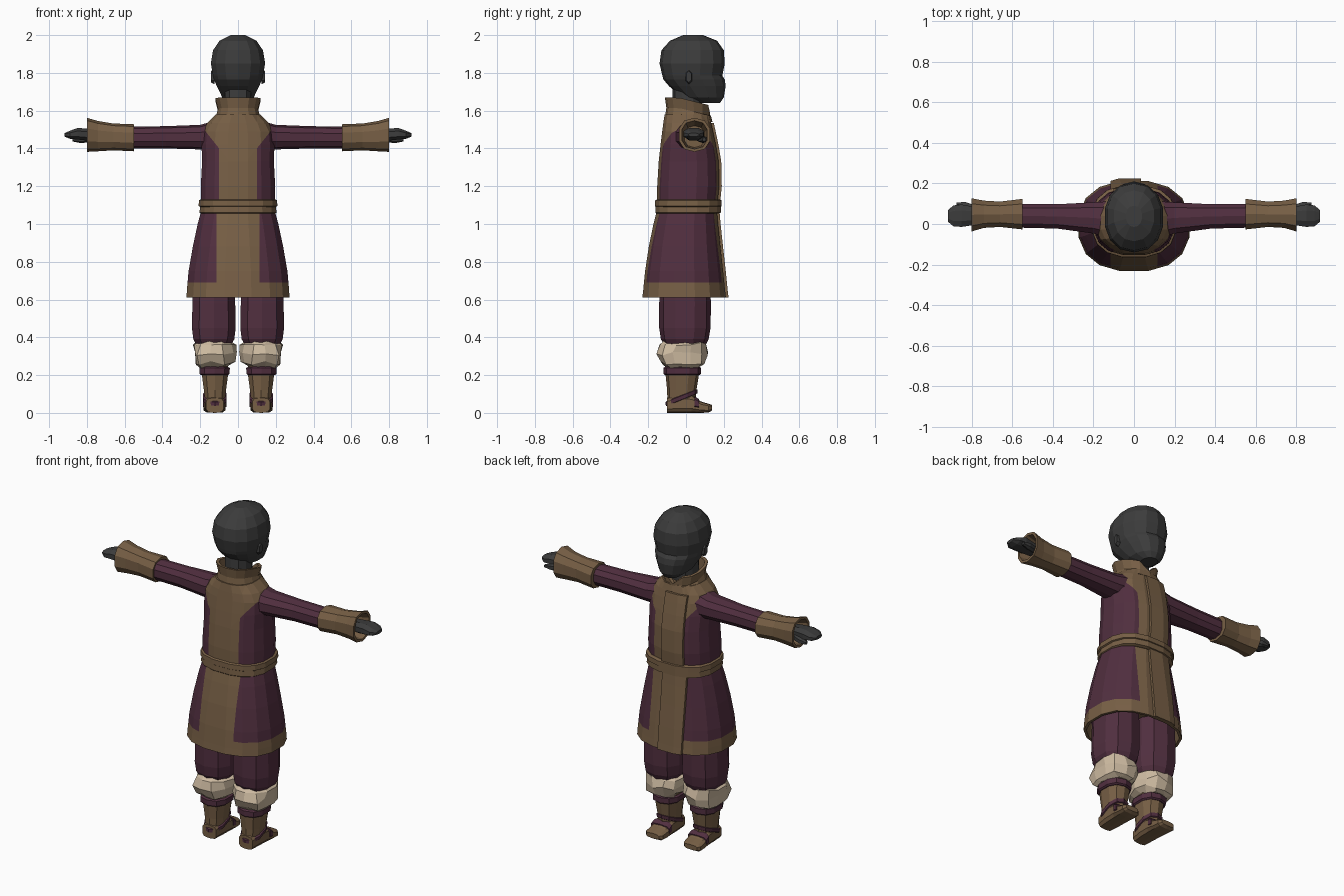
import bpy, bmesh, math, random
from mathutils import Vector

random.seed(4)
cube = bpy.data.objects.get("Cube")
if cube:
    bpy.data.objects.remove(cube, do_unlink=True)


def material(name, colour):
    m = bpy.data.materials.new(name)
    m.use_nodes = True
    rgba = (*colour, 1)
    m.diffuse_color = rgba
    m.node_tree.nodes["Principled BSDF"].inputs["Base Color"].default_value = rgba
    return m


GREY = material("charcoal skin", (.045, .045, .045))
PURPLE = material("plum cloth", (.082, .028, .05))
BROWN = material("brown leather", (.185, .115, .06))
CREAM = material("cream fur", (.62, .5, .36))


def centred(rings):
    """Rings (z, half width, y back, y front) to full bounds."""
    return [(z, -r, r, y0, y1) for z, r, y0, y1 in rings]


def shifted(x, rings):
    """Like centred, but around the given x."""
    return [(z, x - r, x + r, y0, y1) for z, r, y0, y1 in rings]


def loft(name, rings, mats, axis="z", sides=12, power=2.4, mirror=False,
         cuts=(), rule=None, flap=None, shape=None):
    """Skin rings (t, a0, a1, b0, b1) along an axis, cut and colour the faces."""
    bm = bmesh.new()
    loops = []
    for t, a0, a1, b0, b1 in rings:
        loop = []
        for i in range(sides):
            ang = math.tau * (i + .5) / sides
            c, s = math.cos(ang), math.sin(ang)
            a = (a0 + a1) / 2 + (a1 - a0) / 2 * math.copysign(abs(c) ** (2 / power), c)
            b = (b0 + b1) / 2 + (b1 - b0) / 2 * math.copysign(abs(s) ** (2 / power), s)
            co = {"z": (a, b, t), "x": (t, a, b), "y": (a, t, b)}[axis]
            loop.append(bm.verts.new(shape(Vector(co)) if shape else co))
        loops.append(loop)
    for low, high in zip(loops, loops[1:]):
        for i in range(sides):
            j = (i + 1) % sides
            bm.faces.new((low[i], low[j], high[j], high[i]))
    bm.faces.new(loops[0])
    bm.faces.new(loops[-1])
    bmesh.ops.recalc_face_normals(bm, faces=bm.faces)
    for point, normal in cuts:
        geom = bm.verts[:] + bm.edges[:] + bm.faces[:]
        bmesh.ops.bisect_plane(bm, geom=geom, dist=1e-5, plane_co=point, plane_no=normal)
    if flap:
        bm.normal_update()
        chosen = [f for f in bm.faces if flap(f.calc_center_median(), f.normal)]
        out = bmesh.ops.extrude_face_region(bm, geom=chosen)
        moved = [v for v in out["geom"] if isinstance(v, bmesh.types.BMVert)]
        bmesh.ops.translate(bm, verts=moved, vec=(0, .014, 0))
    if rule:
        for f in bm.faces:
            f.material_index = int(rule(f.calc_center_median()))
    mesh = bpy.data.meshes.new(name)
    bm.to_mesh(mesh)
    bm.free()
    for m in mats:
        mesh.materials.append(m)
    obj = bpy.data.objects.new(name, mesh)
    bpy.context.collection.objects.link(obj)
    if mirror:
        obj.modifiers.new("mirror", "MIRROR")
    return obj


# Head and neck
loft("head", centred([
    (1.64, .045, .07, .18), (1.67, .085, -.02, .2), (1.73, .115, -.09, .21),
    (1.765, .13, -.12, .205), (1.785, .135, -.125, .192), (1.85, .147, -.14, .205),
    (1.92, .135, -.13, .2), (1.97, .1, -.085, .165), (2, .04, -.015, .09)]),
    [GREY], sides=14, power=2.2)
loft("neck", centred([(1.5, .075, -.075, .075), (1.73, .07, -.07, .09)]), [GREY], sides=10)
loft("ears", [(.125, -.005, .035, 1.74, 1.82), (.144, 0, .03, 1.75, 1.81)],
     [GREY], axis="x", sides=6, mirror=True)

# Coat body with brown centre stripe, shoulder yoke and overlapping front
STRIPE, SKIRT_STRIPE, EDGE, HEM = .1, .115, .035, .69
X, Z = Vector((1, 0, 0)), Vector((0, 0, 1))


def yoke(c):
    return abs(c.x) < STRIPE + .001 + max(0, .8 * (c.z - 1.4))


def front_flap(half, top):
    return lambda c, n: -half < c.x < EDGE and c.y > .06 and n.y > .3 and c.z < top


loft("coat_body", centred([
    (1.07, .2, -.155, .165), (1.2, .2, -.155, .178), (1.33, .193, -.147, .175),
    (1.42, .196, -.137, .16), (1.49, .19, -.128, .145), (1.535, .165, -.122, .135),
    (1.58, .118, -.115, .125)]), [PURPLE, BROWN], sides=16, power=2.5,
    cuts=[(X * s, X) for s in (-STRIPE, EDGE, STRIPE)]
    + [((s * STRIPE, 0, 1.4), (s, 0, -.8)) for s in (-1, 1)],
    rule=yoke, flap=front_flap(STRIPE, 1.55))

# Flared skirt with hem band
loft("coat_skirt", centred([
    (1.08, .195, -.155, .165), (1, .217, -.175, .172), (.88, .243, -.2, .185),
    (.75, .266, -.22, .2), (.65, .275, -.23, .21), (.61, .277, -.235, .215),
    (.61, .262, -.22, .2), (.7, .25, -.205, .185)]), [PURPLE, BROWN], sides=16, power=2.4,
    cuts=[(X * s, X) for s in (-SKIRT_STRIPE, EDGE, SKIRT_STRIPE)] + [(Z * HEM, Z)],
    rule=lambda c: c.z < HEM or abs(c.x) < SKIRT_STRIPE + .001,
    flap=front_flap(SKIRT_STRIPE, 2))

# Belt in two overlapping bands
loft("belt_upper", centred([
    (1.09, .203, -.16, .18), (1.095, .212, -.167, .192), (1.125, .21, -.166, .192),
    (1.13, .2, -.155, .18)]), [BROWN], sides=16, power=2.5)
loft("belt_lower", centred([
    (1.055, .2, -.16, .175), (1.06, .207, -.165, .187), (1.1, .203, -.163, .187)]),
    [BROWN], sides=16, power=2.5)


# Standing collar, lower and notched at the front
def collar_slope(v):
    if v.z > 1.59:
        v.z -= max(0, v.y + .04) * .25
        if v.y > .07 and abs(v.x) < .05:
            v.z -= .045
    return v


loft("collar", centred([
    (1.54, .145, -.118, .14), (1.575, .118, -.11, .132), (1.615, .108, -.104, .125),
    (1.67, .122, -.112, .128), (1.668, .104, -.095, .11), (1.6, .088, -.088, .1)]),
    [BROWN], sides=14, power=2.3, shape=collar_slope)

# Sleeves, flared cuffs and hands
loft("sleeves", [
    (.13, -.07, .115, 1.39, 1.545), (.2, -.05, .11, 1.395, 1.525),
    (.38, -.025, .1, 1.4, 1.518), (.58, -.02, .1, 1.4, 1.515)],
    [PURPLE], axis="x", sides=10, mirror=True)
loft("cuffs", [
    (.55, -.015, .1, 1.4, 1.515), (.55, -.03, .127, 1.385, 1.528),
    (.66, -.017, .113, 1.39, 1.532), (.74, -.022, .118, 1.385, 1.545),
    (.8, -.04, .13, 1.382, 1.562), (.8, -.025, .115, 1.397, 1.547),
    (.7, -.01, .1, 1.405, 1.52)], [BROWN], axis="x", sides=10, mirror=True)
loft("hands", [
    (.69, .01, .075, 1.44, 1.5), (.8, -.01, .09, 1.44, 1.508),
    (.85, -.018, .1, 1.445, 1.51), (.89, -.015, .095, 1.45, 1.495),
    (.918, .01, .07, 1.462, 1.482)], [GREY], axis="x", sides=8, mirror=True)
loft("thumbs", [
    (.77, .05, .09, 1.435, 1.475), (.83, .07, .11, 1.428, 1.468),
    (.875, .085, .108, 1.437, 1.457)], [GREY], axis="x", sides=6, mirror=True)

# Baggy trousers
loft("trousers", shifted(.128, [
    (.72, .115, -.135, .125), (.58, .118, -.142, .132), (.45, .121, -.142, .13),
    (.39, .113, -.133, .12), (.35, .09, -.11, .1)]), [PURPLE], sides=10, mirror=True)


# Rough fur trim below the knee
def ruffle(v):
    return v + Vector(random.uniform(-.011, .011) for _ in range(3))


loft("fur_trim", shifted(.126, [
    (.38, .085, -.11, .09), (.365, .108, -.142, .107), (.315, .115, -.15, .117),
    (.265, .104, -.13, .107), (.24, .075, -.1, .075)]),
    [CREAM], sides=11, mirror=True, shape=ruffle)

# Boots and feet
loft("boot_shafts", shifted(.122, [
    (.27, .07, -.11, .07), (.2, .072, -.108, .068), (.12, .061, -.1, .055),
    (.05, .053, -.098, .05)]), [BROWN], sides=10, mirror=True)
loft("feet", [
    (-.1, .075, .17, 0, .08), (-.04, .067, .177, 0, .1), (.03, .065, .18, 0, .095),
    (.08, .064, .184, 0, .06), (.12, .068, .184, .002, .048), (.137, .085, .17, .012, .042)],
    [BROWN], axis="y", sides=10, power=3.5, mirror=True)
loft("upper_straps", shifted(.124, [
    (.2, .074, -.112, .072), (.207, .083, -.12, .08), (.238, .084, -.12, .08),
    (.245, .07, -.11, .07)]), [PURPLE], sides=10, mirror=True)


# Ankle wraps rising towards the front
def slant(v):
    return v + Z * (v.y * .4)


loft("ankle_straps", shifted(.122, [
    (.077, .054, -.1, .05), (.08, .063, -.107, .06), (.1, .065, -.108, .062),
    (.104, .056, -.1, .052)]), [PURPLE], sides=10, mirror=True, shape=slant)
loft("instep_straps", [
    (.045, .061, .187, .02, .089), (.07, .06, .188, .02, .072)],
    [PURPLE], axis="y", sides=10, power=3.5, mirror=True)
